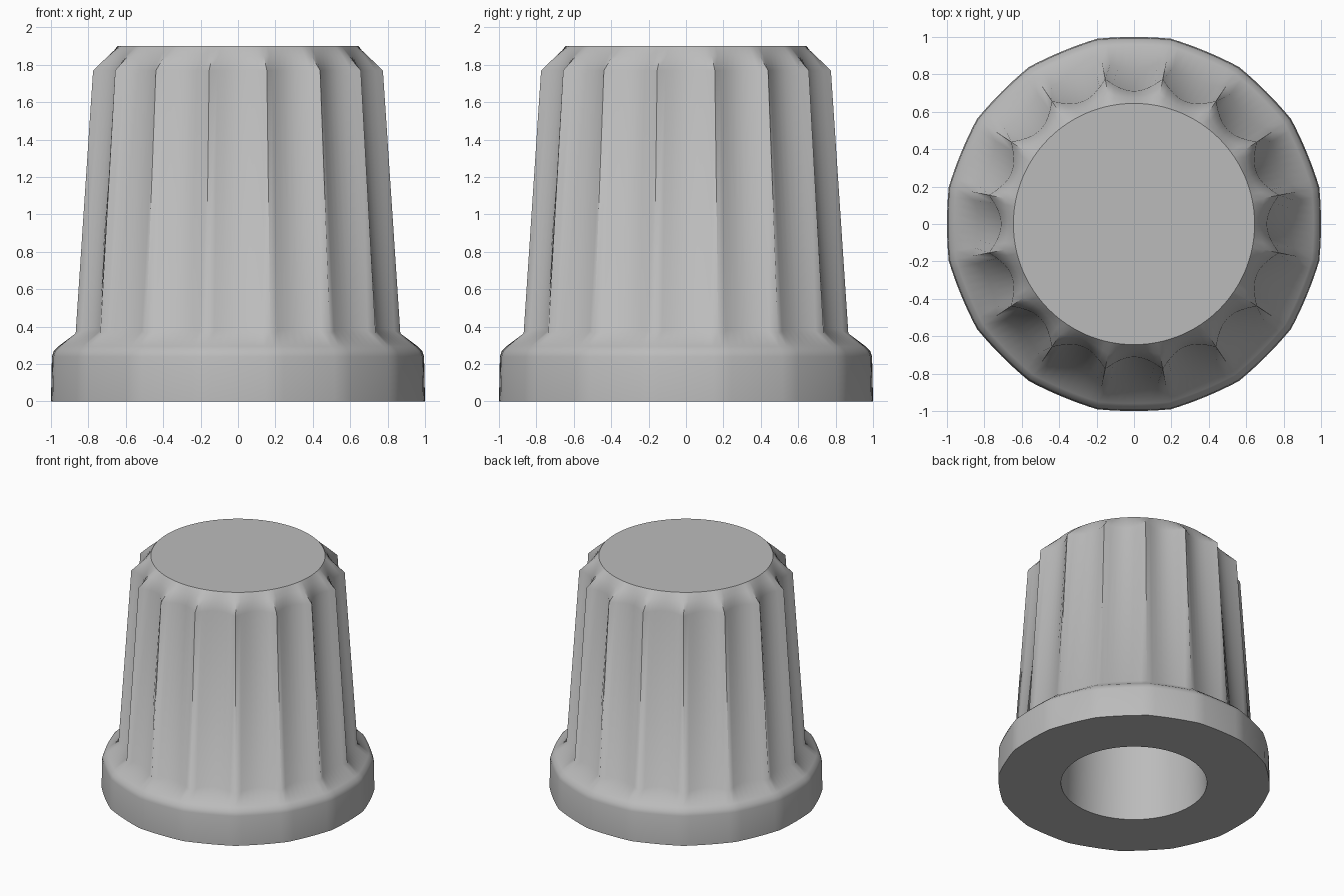
import bpy, bmesh
from math import sin, cos, pi

if "Cube" in bpy.data.objects:
    bpy.data.objects.remove(bpy.data.objects["Cube"], do_unlink=True)

FLUTES, STEPS = 16, 8
COUNT = FLUTES * STEPS

grey = bpy.data.materials.new("plain grey")
grey.use_nodes = True
grey.diffuse_color = (0.5, 0.5, 0.5, 1)
grey.node_tree.nodes["Principled BSDF"].inputs["Base Color"].default_value = (0.5, 0.5, 0.5, 1)

bm = bmesh.new()


def ring(valley_r, valley_z, ridge_r, ridge_z):
    """Closed loop that bows from each flute valley out to the ridges."""
    verts = []
    for i in range(COUNT):
        t = 2 * ((i / STEPS + 0.5) % 1) - 1
        r = valley_r + (ridge_r - valley_r) * t * t
        z = valley_z + (ridge_z - valley_z) * t * t
        a = 2 * pi * i / COUNT
        verts.append(bm.verts.new((r * cos(a), r * sin(a), z)))
    return verts


# Profile from the bore ceiling, out under the collar and up to the cap
profile = [
    (0.50, 1.50, 0.50, 1.50),   # bore ceiling
    (0.54, 0.00, 0.54, 0.00),   # bore mouth
    (1.00, 0.00, 1.01, 0.00),   # collar foot
    (0.995, 0.24, 1.005, 0.24),
    (0.985, 0.27, 0.995, 0.27),
    (0.96, 0.295, 0.97, 0.295),  # collar shoulder
    (0.833, 0.39, 0.885, 0.365),  # flute bottom
    (0.71, 1.77, 0.79, 1.77),   # flute top
    (0.675, 1.855, 0.71, 1.845),  # chamfer
    (0.645, 1.90, 0.645, 1.90),  # cap rim
]
rings = [ring(*p) for p in profile]

for low, high in zip(rings, rings[1:]):
    for i in range(COUNT):
        j = (i + 1) % COUNT
        bm.faces.new((low[i], low[j], high[j], high[i]))
bm.faces.new(rings[-1])
bm.faces.new(list(reversed(rings[0])))
bmesh.ops.recalc_face_normals(bm, faces=bm.faces[:])

for f in bm.faces:
    f.smooth = True


def sharpen(a, b):
    bm.edges.get((a, b)).smooth = False


# Hard rims around the bore, foot and cap
for k in (0, 1, 2, -1):
    for i in range(COUNT):
        sharpen(rings[k][i], rings[k][(i + 1) % COUNT])

# Hard ridges between flutes
for low, high in zip(rings[6:8], rings[7:9]):
    for i in range(STEPS // 2, COUNT, STEPS):
        sharpen(low[i], high[i])

mesh = bpy.data.meshes.new("fluted_knob")
bm.to_mesh(mesh)
bm.free()
mesh.materials.append(grey)
knob = bpy.data.objects.new("fluted_knob", mesh)
bpy.context.collection.objects.link(knob)
